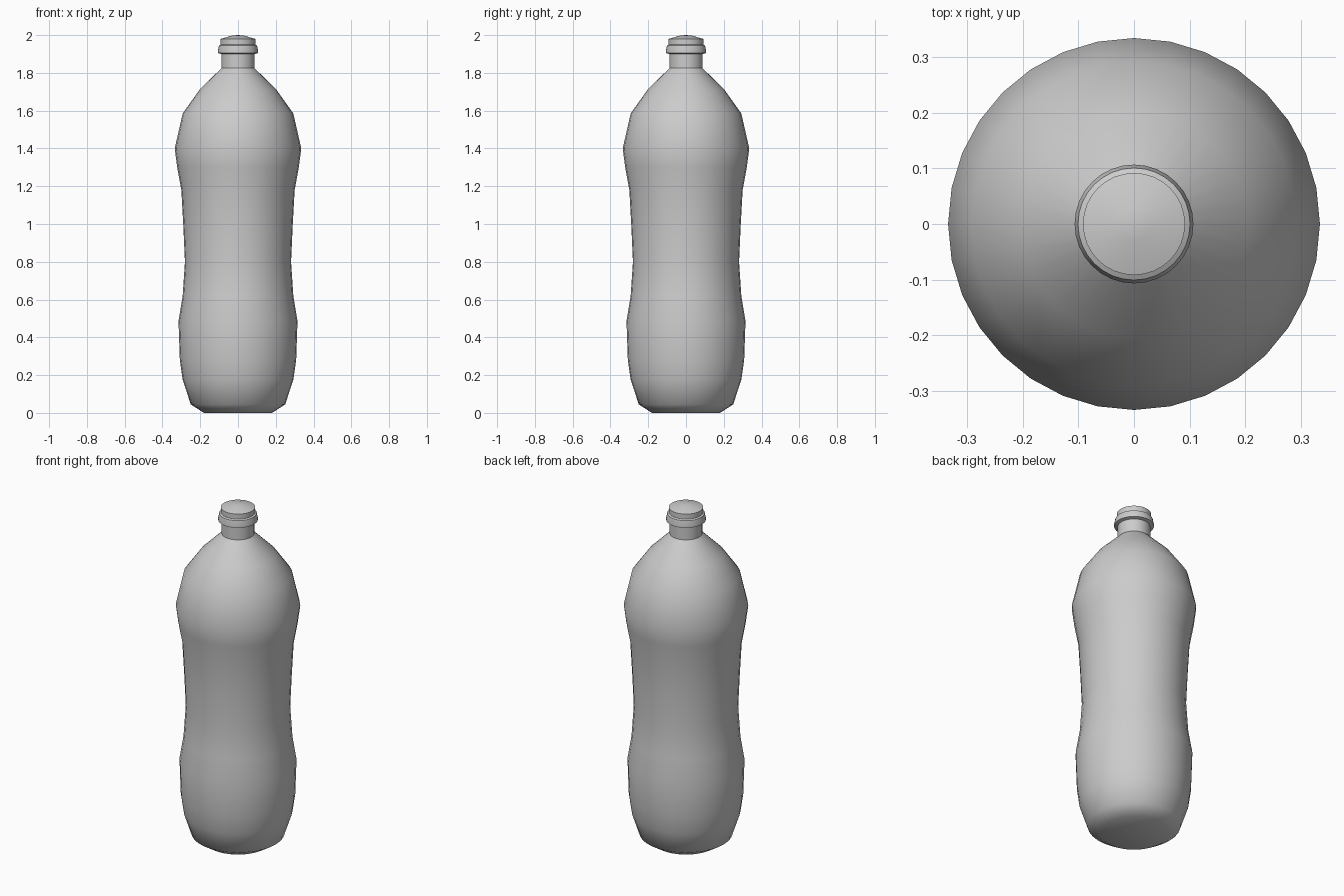
import bpy, bmesh
from math import cos, sin, radians, pi

if "Cube" in bpy.data.objects:
    bpy.data.objects.remove(bpy.data.objects["Cube"])

SIDES = 32


def lathe(name, profile, angle):
    """Revolve (radius, z) points around z; radius 0 closes to a pole."""
    bm = bmesh.new()
    rings = []
    for r, z in profile:
        if r == 0:
            rings.append([bm.verts.new((0, 0, z))] * SIDES)
        else:
            rings.append([bm.verts.new((r * cos(2 * pi * i / SIDES), r * sin(2 * pi * i / SIDES), z))
                          for i in range(SIDES)])
    for low, high in zip(rings, rings[1:]):
        for i in range(SIDES):
            j = (i + 1) % SIDES
            corners = dict.fromkeys((low[i], low[j], high[j], high[i]))
            bm.faces.new(list(corners))
    bmesh.ops.recalc_face_normals(bm, faces=bm.faces)
    mesh = bpy.data.meshes.new(name)
    bm.to_mesh(mesh)
    bm.free()
    obj = bpy.data.objects.new(name, mesh)
    bpy.context.collection.objects.link(obj)
    bpy.ops.object.select_all(action='DESELECT')
    obj.select_set(True)
    bpy.context.view_layer.objects.active = obj
    bpy.ops.object.shade_smooth_by_angle(angle=radians(angle))
    return obj


# Waisted bottle body, base to shoulder
lathe("bottle_body", [
    (0, 0.005), (0.18, 0), (0.25, 0.045), (0.293, 0.175), (0.308, 0.28),
    (0.315, 0.485), (0.293, 0.62), (0.281, 0.80), (0.29, 1.0),
    (0.30, 1.18), (0.322, 1.30), (0.335, 1.40), (0.293, 1.585),
    (0.204, 1.71), (0.088, 1.825)], 60)

# Straight neck
lathe("neck", [(0.088, 1.825), (0.088, 1.91)], 30)

# Cap with flared collar and shallow domed top
lathe("cap", [
    (0.088, 1.90), (0.107, 1.905), (0.107, 1.915), (0.101, 1.945),
    (0.092, 1.95), (0.092, 1.98), (0.03, 1.998), (0, 2.0)], 30)
